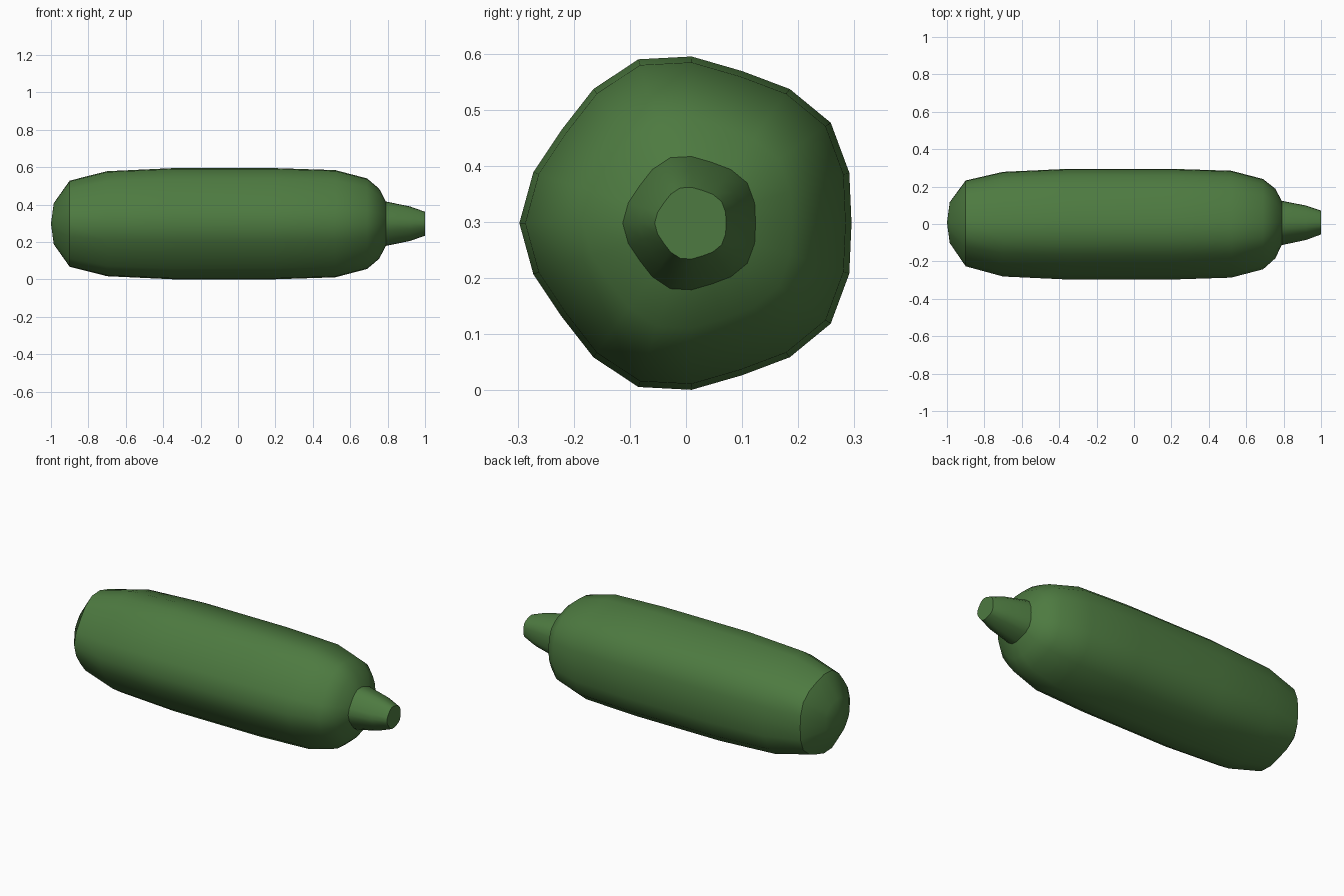
import bpy, bmesh, math

if "Cube" in bpy.data.objects:
    bpy.data.objects.remove(bpy.data.objects["Cube"])

green = bpy.data.materials.new("vegetable green")
green.diffuse_color = (0.075, 0.195, 0.052, 1)
green.use_nodes = True
green.node_tree.nodes["Principled BSDF"].inputs["Base Color"].default_value = green.diffuse_color

# Rounded five-sided cross-section: upper half (y, z from the axis), mirrored below
UPPER = [(0.295, 0), (0.291, 0.09), (0.258, 0.179), (0.185, 0.239), (0.10, 0.271),
         (0.01, 0.297), (-0.085, 0.292), (-0.165, 0.239), (-0.222, 0.166),
         (-0.272, 0.091), (-0.297, 0)]
SECTION = UPPER + [(y, -z) for y, z in UPPER[-2:0:-1]]
AXIS_Z = 0.298


def loft(name, stations, start_pole=None, end_cap=False):
    """Skin scaled sections; each station is (x, scale, y offset)."""
    bm = bmesh.new()
    rings = [[bm.verts.new((x, y * s + dy, z * s + AXIS_Z)) for y, z in SECTION]
             for x, s, dy in stations]
    n = len(SECTION)
    for a, b in zip(rings, rings[1:]):
        for i in range(n):
            j = (i + 1) % n
            bm.faces.new((a[i], a[j], b[j], b[i]))
    if start_pole:
        pole = bm.verts.new(start_pole)
        for i in range(n):
            bm.faces.new((pole, rings[0][(i + 1) % n], rings[0][i]))
    if end_cap:
        bm.faces.new(rings[-1])
    bmesh.ops.recalc_face_normals(bm, faces=bm.faces)
    # open ends can confuse the recalculation, so check one side face
    f = max(bm.faces, key=lambda f: f.calc_center_median().z)
    if f.normal.z < 0:
        bmesh.ops.reverse_faces(bm, faces=bm.faces)
    mesh = bpy.data.meshes.new(name)
    bm.to_mesh(mesh)
    bm.free()
    mesh.materials.append(green)
    ob = bpy.data.objects.new(name, mesh)
    bpy.context.collection.objects.link(ob)
    bpy.ops.object.select_all(action='DESELECT')
    ob.select_set(True)
    bpy.context.view_layer.objects.active = ob
    bpy.ops.object.shade_smooth_by_angle(angle=math.radians(35))
    return ob


# Main body with blunt domed blossom end
loft("vegetable_body",
     [(-0.985, 0.37, 0.008), (-0.9, 0.775, 0.004), (-0.7, 0.945, 0), (-0.35, 1, 0),
      (0.2, 1, 0), (0.52, 0.965, 0), (0.69, 0.815, 0), (0.755, 0.63, 0.003),
      (0.79, 0.40, 0.006)],
     start_pole=(-1.0, 0.008, AXIS_Z))

# Tapered stem with flat cut end
loft("stem", [(0.79, 0.40, 0.006), (0.92, 0.31, 0.007), (1.0, 0.215, 0.008)], end_cap=True)
